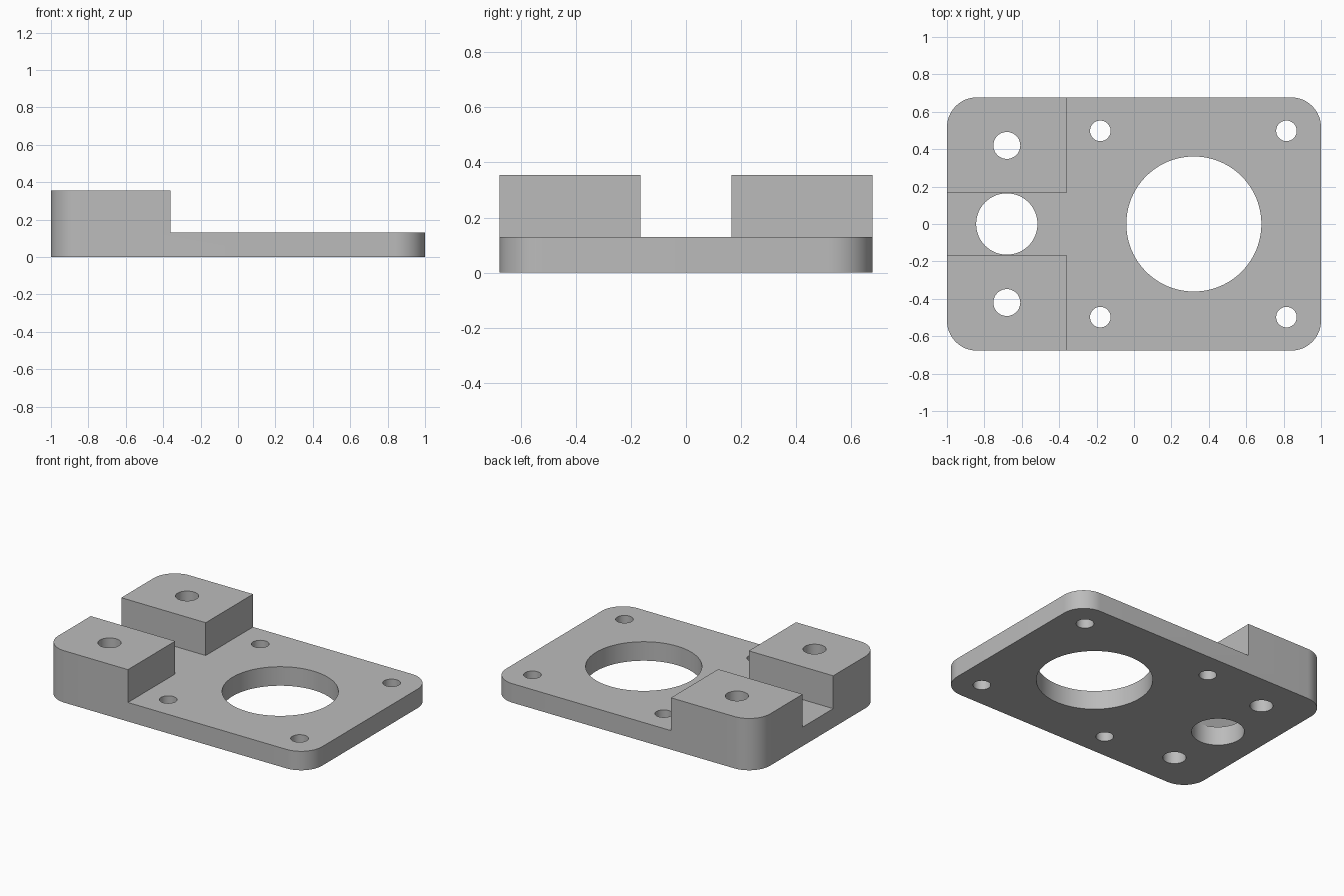
import bpy, bmesh
from math import cos, sin, pi, radians

if "Cube" in bpy.data.objects:
    bpy.data.objects.remove(bpy.data.objects["Cube"], do_unlink=True)

HALF_X, HALF_Y, CORNER = 1.0, 0.677, 0.16
PLATE_TOP, BLOCK_TOP = 0.13, 0.355
BLOCK_EDGE, SLOT = -0.36, 0.165

grey = bpy.data.materials.new("plain grey")
grey.use_nodes = True
colour = (0.5, 0.5, 0.5, 1)
grey.diffuse_color = colour
grey.node_tree.nodes["Principled BSDF"].inputs["Base Color"].default_value = colour


def arc(x, y, r, start, sweep, steps):
    return [(x + r * cos(start + sweep * i / steps), y + r * sin(start + sweep * i / steps))
            for i in range(steps + 1)]


def prism(name, outline, low, high):
    """Extrude a counter-clockwise outline between two heights."""
    bm = bmesh.new()
    base = bm.faces.new([bm.verts.new((x, y, low)) for x, y in outline])
    top = bmesh.ops.extrude_face_region(bm, geom=[base], use_keep_orig=True)["geom"]
    for v in top:
        if isinstance(v, bmesh.types.BMVert):
            v.co.z = high
    bmesh.ops.recalc_face_normals(bm, faces=bm.faces)
    mesh = bpy.data.meshes.new(name)
    bm.to_mesh(mesh)
    bm.free()
    mesh.materials.append(grey)
    obj = bpy.data.objects.new(name, mesh)
    bpy.context.collection.objects.link(obj)
    return obj


def cut(target, cutter):
    """Subtract the cutter from the target, then discard the cutter."""
    cutter.hide_render = True
    mod = target.modifiers.new("cut", "BOOLEAN")
    mod.operation, mod.solver, mod.object = "DIFFERENCE", "EXACT", cutter
    bpy.context.view_layer.objects.active = target
    bpy.ops.object.modifier_apply(modifier=mod.name)
    bpy.data.objects.remove(cutter, do_unlink=True)


# Full-height body with rounded corners
outline = []
for i, (sx, sy) in enumerate([(1, 1), (-1, 1), (-1, -1), (1, -1)]):
    outline += arc(sx * (HALF_X - CORNER), sy * (HALF_Y - CORNER), CORNER, i * pi / 2, pi / 2, 16)
plate = prism("mounting_plate", outline, 0, BLOCK_TOP)

# T-shaped clearance leaves two raised blocks either side of a slot
far = 1.5
cut(plate, prism("clearance", [
    (-far, -SLOT), (BLOCK_EDGE, -SLOT), (BLOCK_EDGE, -far), (far, -far),
    (far, far), (BLOCK_EDGE, far), (BLOCK_EDGE, SLOT), (-far, SLOT)], PLATE_TOP, 1))

# Through holes: large bore, slot hole, block holes, screw holes
holes = [(0.32, 0, 0.361, 96), (-0.68, 0, SLOT - 0.001, 64)]
for side in (1, -1):
    holes += [(-0.68, side * 0.42, 0.072, 40)]
    holes += [(x, side * 0.498, 0.055, 40) for x in (-0.18, 0.815)]
for x, y, r, n in holes:
    cut(plate, prism("hole", arc(x, y, r, 0, 2 * pi, n)[:-1], -0.2, 0.6))

# Smooth walls with crisp rims
bpy.ops.object.select_all(action="DESELECT")
plate.select_set(True)
bpy.context.view_layer.objects.active = plate
bpy.ops.object.shade_smooth_by_angle(angle=radians(30))
